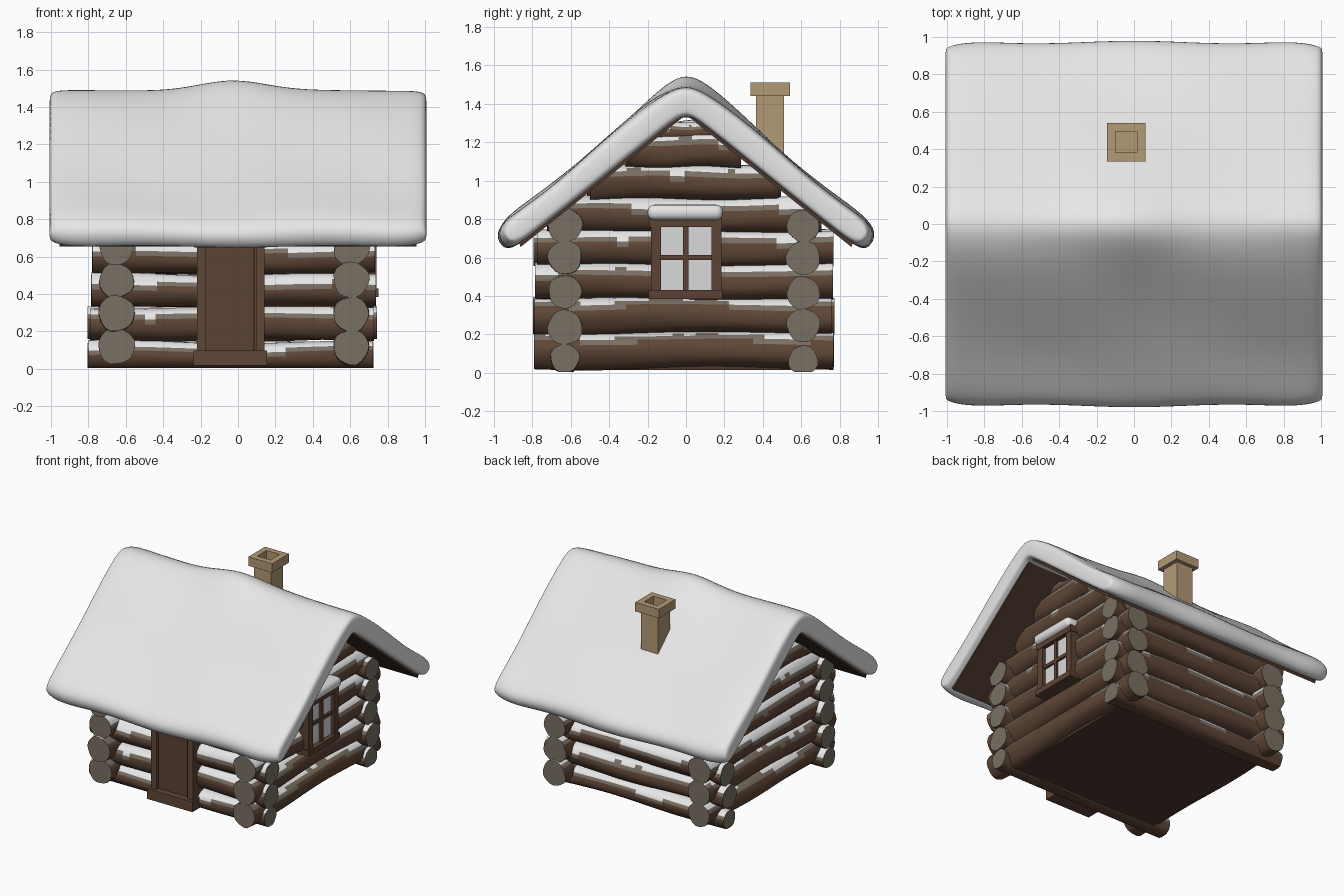
import bpy, bmesh, math, random
from mathutils import Vector

if "Cube" in bpy.data.objects:
    bpy.data.objects.remove(bpy.data.objects["Cube"])

random.seed(4)


def material(name, rgb):
    m = bpy.data.materials.new(name)
    m.diffuse_color = (*rgb, 1)
    m.use_nodes = True
    m.node_tree.nodes["Principled BSDF"].inputs["Base Color"].default_value = m.diffuse_color
    return m


BARK = material("brown_bark", (0.115, 0.062, 0.038))
FROST = material("grey_brown_wood", (0.19, 0.16, 0.125))
SNOW = material("snow_white", (0.80, 0.80, 0.80))
DOOR = material("door_brown", (0.105, 0.055, 0.034))
BOARD = material("dark_board_brown", (0.075, 0.04, 0.027))
STONE = material("chimney_tan", (0.45, 0.32, 0.18))
GLASS = material("pale_glass", (0.70, 0.70, 0.70))


def finish(name, bm, mats, angle=40):
    bmesh.ops.recalc_face_normals(bm, faces=bm.faces)
    me = bpy.data.meshes.new(name)
    bm.to_mesh(me)
    bm.free()
    for m in mats:
        me.materials.append(m)
    ob = bpy.data.objects.new(name, me)
    bpy.context.collection.objects.link(ob)
    if angle:
        bpy.ops.object.select_all(action='DESELECT')
        ob.select_set(True)
        bpy.context.view_layer.objects.active = ob
        bpy.ops.object.shade_smooth_by_angle(angle=math.radians(angle))
    return ob


def box(name, mat, x, y, z):
    """Box from (min, max) pairs."""
    bm = bmesh.new()
    bmesh.ops.create_cube(bm, size=1)
    for v in bm.verts:
        v.co = [a + (b - a) * (c + 0.5) for (a, b), c in zip((x, y, z), v.co)]
    return finish(name, bm, [mat], 0)


def log(name, axis, offset, z, a, b, r, snow):
    """Uneven log with a snowy top and bare sawn ends."""
    bm = bmesh.new()
    n, seg = 20, 26
    p = [random.uniform(0, 6.28) for _ in range(5)]
    rings = []
    for i in range(seg + 1):
        t = i / seg
        along = a + (b - a) * t
        lift = 0.006 * math.sin(7 * t + p[0])
        ring = []
        for j in range(n):
            g = 2 * math.pi * j / n
            rr = r * (1 + 0.035 * math.sin(9 * t + p[1]) + 0.03 * math.sin(3 * g + p[2] + 4 * t)
                      + 0.025 * math.sin(5 * g + p[3] - 5 * t))
            side = offset + rr * math.cos(g)
            h = max(0.004, z + lift + rr * math.sin(g))
            ring.append(bm.verts.new((along, side, h) if axis == 'x' else (side, along, h)))
        rings.append(ring)
    for i in range(seg):
        edge = snow + 0.12 * math.sin(11 * i / seg + p[4]) + random.uniform(-0.05, 0.05)
        for j in range(n):
            k = (j + 1) % n
            f = bm.faces.new((rings[i][j], rings[i][k], rings[i + 1][k], rings[i + 1][j]))
            up = math.sin(2 * math.pi * (j + 0.5) / n)
            f.material_index = 2 if up > edge else 1 if up > edge - 0.3 else 0
    for ring in (rings[0], rings[-1]):
        bm.faces.new(ring).material_index = 1
    finish(name, bm, [BARK, FROST, SNOW])


def jit():
    return random.uniform(-0.015, 0.012)


# Front and back wall logs
for side, y in (("front", -0.63), ("back", 0.61)):
    for i, z in enumerate((0.07, 0.242, 0.42, 0.597, 0.77)):
        log(f"{side}_log_{i + 1}", 'x', y, z, -0.79 + jit(), 0.735 + jit(),
            0.075 if i == 0 else 0.088, random.uniform(0.3, 0.65))

# Side wall logs, shortening into the gables under the roof slope
for side, x in (("left", -0.65), ("right", 0.605)):
    for i, z in enumerate((0.118, 0.297, 0.475, 0.65, 0.82, 0.99, 1.155, 1.25)):
        half = min(0.775, (1.36 - z) / 0.8 + 0.035)
        log(f"{side}_log_{i + 1}", 'y', x, z, -half - 0.01 + jit(), half - 0.01 + jit(),
            0.06 if i == 7 else 0.095, 0.8 if i < 2 else random.uniform(0.4, 0.65))

# Floor
box("floor", BOARD, (-0.66, 0.61), (-0.63, 0.61), (0.015, 0.05))

# Snow blanket on the roof: lofted gable section, rounded at the ends
TOP = [(0, 1.50), (0.1, 1.465), (0.24, 1.37), (0.45, 1.19), (0.68, 0.99), (0.86, 0.86),
       (0.95, 0.79), (0.985, 0.72)]
LOW = [(0, 1.355), (0.1, 1.28), (0.24, 1.17), (0.45, 1.0), (0.68, 0.816), (0.84, 0.69),
       (0.9, 0.652), (0.945, 0.652)]
top = [(-y, z) for y, z in TOP[:0:-1]] + TOP
low = [(-y, z) for y, z in LOW[:0:-1]] + LOW
ends = [(1.008, 0.6, 0.955), (0.995, 0.88, 0.965), (0.94, 1, 0.985), (0.82, 1, 1)]
stations = [(-x, k, w) for x, k, w in ends]
stations += [(x / 10, 1, 1) for x in (-6.5, -5, -3.5, -2, -0.5, 1, 2.5, 4, 5.5, 7)] + ends[::-1]
bm = bmesh.new()
rings = []
for x, k, w in stations:
    ring = []
    for pts, is_top in ((top, True), (low[::-1], False)):
        for y, z in pts:
            d = abs(y)
            dz = z - (1.43 - 0.8 * d)
            if is_top:
                dz += 0.065 * math.exp(-(x + 0.03) ** 2 / 0.05) * math.exp(-d * d / 0.05)
                dz += 0.012 * math.sin(5 * x + 4 * y) * math.sin(6 * d)
            ww = w * (1 + 0.008 * math.cos(6 * x))
            zz = 1.43 - 0.8 * d * ww + dz * k
            ring.append(bm.verts.new((x, y * ww, zz)))
    rings.append(ring)
n = len(rings[0])
for r0, r1 in zip(rings, rings[1:]):
    for j in range(n):
        bm.faces.new((r0[j], r0[(j + 1) % n], r1[(j + 1) % n], r1[j]))
for r in (rings[0], rings[-1]):
    for j in range(n // 2 - 1):
        bm.faces.new((r[j], r[j + 1], r[n - 2 - j], r[n - 1 - j]))
roof = finish("roof_snow", bm, [SNOW], 180)
roof.modifiers.new("Subdivision", 'SUBSURF').levels = 2
roof.modifiers[-1].render_levels = 2

# Roof boards under the snow
for side, s in (("front", -1), ("back", 1)):
    bm = bmesh.new()
    section = [(0, 1.375), (0.87, 0.679), (0.86, 0.655), (0, 1.343)]
    face = bm.faces.new([bm.verts.new((-0.955, s * y, z)) for y, z in section])
    out = bmesh.ops.extrude_face_region(bm, geom=[face])
    bmesh.ops.translate(bm, vec=(1.91, 0, 0),
                        verts=[v for v in out["geom"] if isinstance(v, bmesh.types.BMVert)])
    finish(f"{side}_roof_boards", bm, [BOARD], 0)

# Chimney: square stepped profile with a hollow flue
bm = bmesh.new()
rings = [[bm.verts.new((-0.042 + h * sx, 0.438 + h * sy, z))
          for sx, sy in ((-1, -1), (1, -1), (1, 1), (-1, 1))]
         for h, z in ((0.073, 1.02), (0.073, 1.44), (0.103, 1.44), (0.103, 1.51),
                      (0.057, 1.51), (0.057, 1.3))]
for r0, r1 in zip(rings, rings[1:]):
    for j in range(4):
        bm.faces.new((r0[j], r0[(j + 1) % 4], r1[(j + 1) % 4], r1[j]))
bm.faces.new(rings[0])
bm.faces.new(rings[-1])
finish("chimney", bm, [STONE], 0)

# Door on the front wall
box("door_panel", DOOR, (-0.19, 0.11), (-0.735, -0.63), (0.09, 0.66))
box("door_post_left", BARK, (-0.22, -0.175), (-0.76, -0.63), (0.09, 0.66))
box("door_post_right", BARK, (0.095, 0.142), (-0.76, -0.63), (0.09, 0.66))
box("door_inner_strip", BARK, (0.08, 0.092), (-0.745, -0.63), (0.1, 0.65))
box("door_sill", BARK, (-0.238, 0.155), (-0.785, -0.6), (0.018, 0.098))
box("door_lintel", BARK, (-0.235, 0.152), (-0.775, -0.6), (0.65, 0.71))

# Window on the right wall
box("window_glass", GLASS, (0.6, 0.712), (-0.15, 0.15), (0.42, 0.78))
box("window_post_front", DOOR, (0.6, 0.74), (-0.182, -0.13), (0.42, 0.79))
box("window_post_back", DOOR, (0.6, 0.74), (0.132, 0.184), (0.42, 0.79))
box("window_sill", DOOR, (0.6, 0.752), (-0.195, 0.19), (0.385, 0.43))
box("window_lintel", DOOR, (0.6, 0.745), (-0.19, 0.188), (0.758, 0.81))
box("window_upright", DOOR, (0.6, 0.73), (-0.015, 0.012), (0.42, 0.78))
box("window_crossbar", DOOR, (0.6, 0.728), (-0.14, 0.14), (0.588, 0.614))

# Snow on the window lintel
cap = box("window_snow", SNOW, (0.6, 0.775), (-0.2, 0.192), (0.795, 0.875))
bev = cap.modifiers.new("Bevel", 'BEVEL')
bev.width, bev.segments = 0.035, 4
for f in cap.data.polygons:
    f.use_smooth = True
